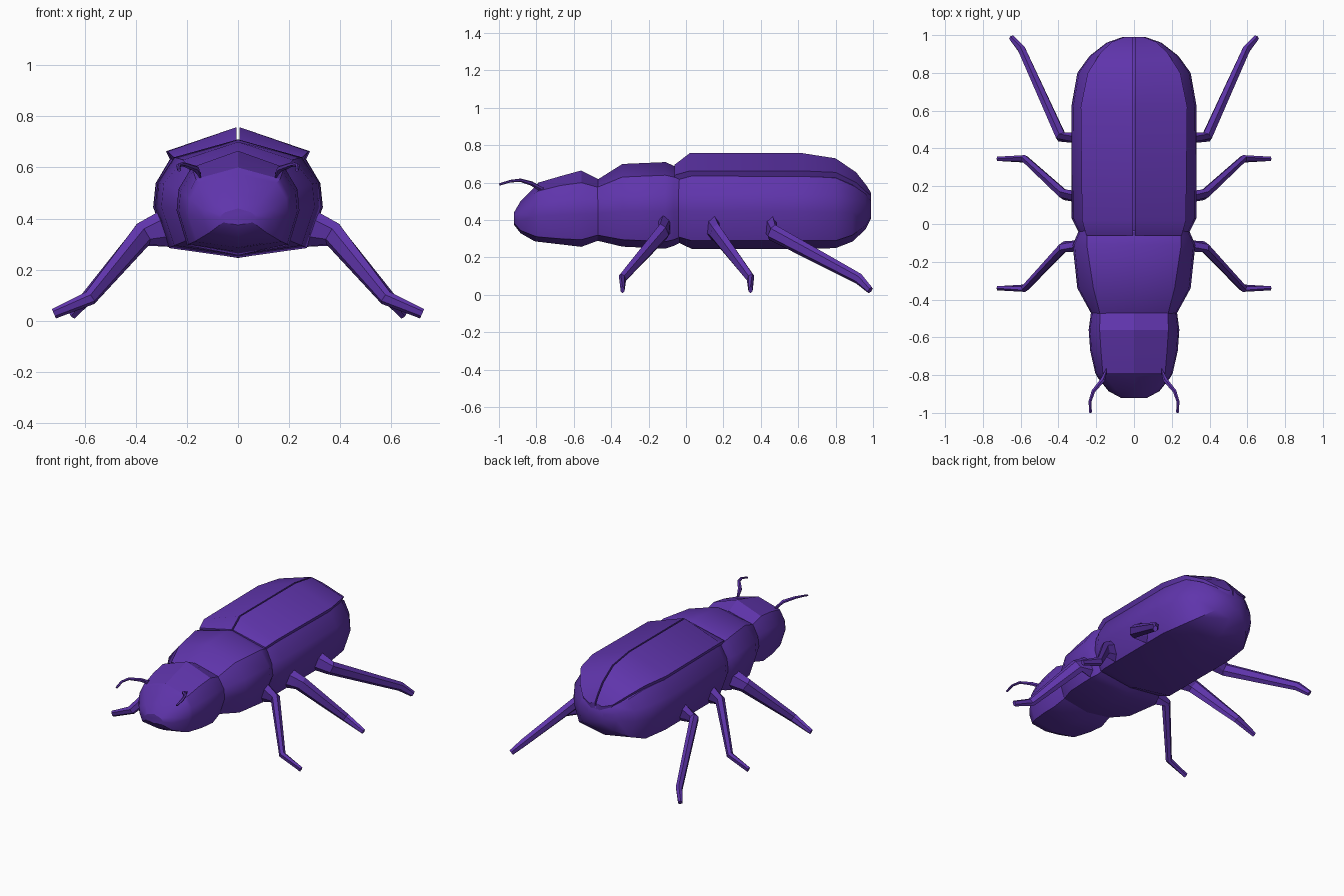
import bpy, bmesh, math
from mathutils import Vector

mat = bpy.data.materials.new("purple_shell")
mat.diffuse_color = (0.115, 0.035, 0.41, 1)


def loft(name, rings, angle=30, mirror=False):
    """Skin closed rings of equal point count and cap both ends."""
    bm = bmesh.new()
    vs = [[bm.verts.new(p) for p in r] for r in rings]
    n = len(rings[0])
    for a, b in zip(vs, vs[1:]):
        for i in range(n):
            j = (i + 1) % n
            bm.faces.new((a[i], a[j], b[j], b[i]))
    bm.faces.new(vs[0])
    bm.faces.new(vs[-1])
    bmesh.ops.recalc_face_normals(bm, faces=bm.faces)
    me = bpy.data.meshes.new(name)
    bm.to_mesh(me)
    bm.free()
    ob = bpy.data.objects.new(name, me)
    bpy.context.collection.objects.link(ob)
    me.materials.append(mat)
    bpy.ops.object.select_all(action='DESELECT')
    bpy.context.view_layer.objects.active = ob
    ob.select_set(True)
    bpy.ops.object.shade_smooth_by_angle(angle=math.radians(angle))
    if mirror:
        m = ob.modifiers.new("mirror", 'MIRROR')
        m.use_mirror_merge = False
    return ob


def section(y, top, ux, uz, w, lz, bot):
    """Body slice: ridged back, bulging side, shallow keel below."""
    h = uz - lz
    half = [(ux, uz), (w * 0.97, lz + h * 0.72), (w, lz + h * 0.45), (w * 0.83, lz)]
    pts = [(0, top)] + half + [(0, bot)] + [(-x, z) for x, z in reversed(half)]
    return [(x, y, z) for x, z in pts]


def tube(name, path, sides=6):
    """Mirrored limb; path entries are (x, y, z, half_width, half_height)."""
    p = [Vector(q[:3]) for q in path]
    rings = []
    for i, q in enumerate(path):
        d = (p[min(i + 1, len(p) - 1)] - p[max(i - 1, 0)]).normalized()
        if i == 0:
            d = Vector((1, 0, 0))
        side = d.cross(Vector((0, 0, 1))).normalized()
        up = side.cross(d)
        rings.append([p[i] + side * q[3] * math.cos(a) + up * q[4] * math.sin(a)
                      for a in (math.tau * (k + 0.5) / sides for k in range(sides))])
    return loft(name, rings, mirror=True)


# head, with a brow step at the front of the top plate
loft("head", [section(*s) for s in [
    (-0.92, 0.44, 0.05, 0.425, 0.07, 0.385, 0.375),
    (-0.885, 0.50, 0.09, 0.47, 0.135, 0.345, 0.33),
    (-0.81, 0.575, 0.15, 0.54, 0.195, 0.315, 0.287),
    (-0.79, 0.60, 0.165, 0.555, 0.205, 0.31, 0.284),
    (-0.67, 0.635, 0.175, 0.585, 0.232, 0.30, 0.27),
    (-0.56, 0.665, 0.182, 0.60, 0.24, 0.295, 0.257),
    (-0.47, 0.62, 0.18, 0.575, 0.228, 0.32, 0.29)]])

# thorax
loft("thorax", [section(*s) for s in [
    (-0.475, 0.615, 0.18, 0.575, 0.226, 0.32, 0.29),
    (-0.34, 0.70, 0.215, 0.63, 0.30, 0.295, 0.258),
    (-0.11, 0.71, 0.25, 0.64, 0.325, 0.285, 0.247),
    (-0.065, 0.69, 0.25, 0.63, 0.305, 0.295, 0.262),
    (-0.03, 0.675, 0.24, 0.62, 0.29, 0.31, 0.28)]])

# abdomen
loft("abdomen", [section(*s) for s in [
    (-0.04, 0.675, 0.24, 0.62, 0.295, 0.31, 0.28),
    (0.03, 0.71, 0.262, 0.635, 0.33, 0.29, 0.246),
    (0.62, 0.71, 0.265, 0.635, 0.332, 0.29, 0.246),
    (0.80, 0.69, 0.235, 0.625, 0.30, 0.29, 0.25),
    (0.89, 0.635, 0.19, 0.585, 0.235, 0.32, 0.285),
    (0.96, 0.56, 0.115, 0.54, 0.145, 0.37, 0.35),
    (0.99, 0.51, 0.05, 0.50, 0.06, 0.42, 0.41)]])

# wing cases, split along the back
wing = [(-0.062, 0.695, 0.252, 0.64), (0.02, 0.758, 0.275, 0.663),
        (0.62, 0.758, 0.282, 0.663), (0.80, 0.73, 0.245, 0.655),
        (0.91, 0.655, 0.175, 0.60), (0.965, 0.585, 0.115, 0.55),
        (0.99, 0.545, 0.05, 0.53)]
loft("wing_cases", [[(0.005, y, t), (x, y, z), (x - 0.015, y, z - 0.03), (0.005, y, t - 0.043)]
                    for y, t, x, z in wing], mirror=True)

# legs: front and middle share a shape turned opposite ways
for name, y, dy in [("front_legs", -0.115, -0.225), ("middle_legs", 0.14, 0.205)]:
    tube(name, [(0.27, y, 0.37, 0.035, 0.08),
                (0.37, y + 0.02 * (dy > 0) - 0.005, 0.34, 0.028, 0.05),
                (0.578, y + dy, 0.09, 0.02, 0.03),
                (0.72, y + dy, 0.028, 0.013, 0.02)])
tube("hind_legs", [(0.27, 0.455, 0.37, 0.035, 0.08),
                   (0.385, 0.46, 0.335, 0.03, 0.045),
                   (0.595, 0.925, 0.085, 0.023, 0.03),
                   (0.647, 0.985, 0.025, 0.016, 0.02)])

# antennae
tube("antennae", [(0.145, -0.775, 0.565, 0.016, 0.014),
                  (0.165, -0.825, 0.595, 0.014, 0.012),
                  (0.215, -0.885, 0.613, 0.011, 0.009),
                  (0.233, -0.94, 0.608, 0.009, 0.007),
                  (0.23, -0.998, 0.59, 0.008, 0.006)])
